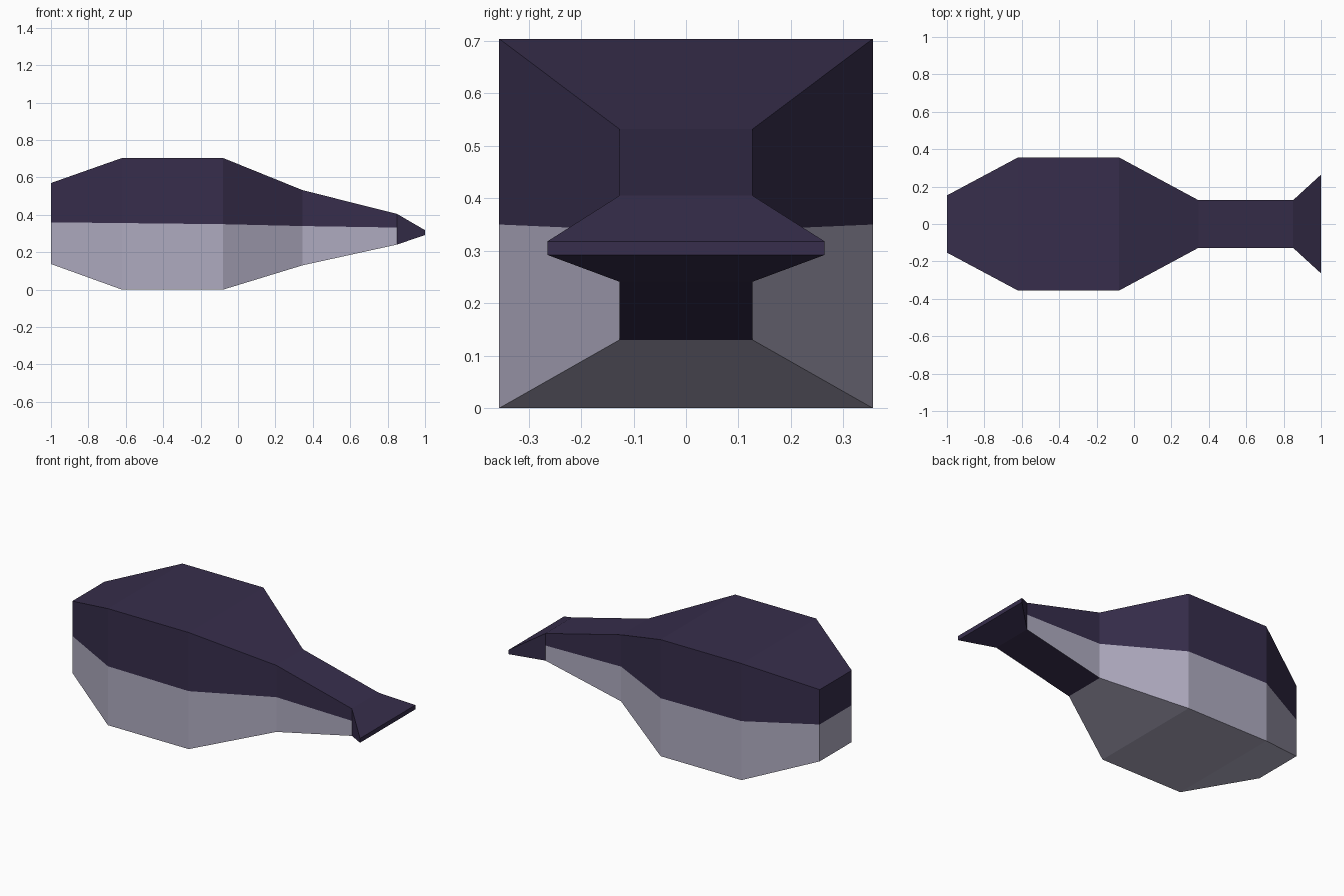
import bpy, bmesh

if "Cube" in bpy.data.objects:
    bpy.data.objects.remove(bpy.data.objects["Cube"])


def material(name, rgb):
    m = bpy.data.materials.new(name)
    m.diffuse_color = (*rgb, 1)
    m.use_nodes = True
    m.node_tree.nodes["Principled BSDF"].inputs["Base Color"].default_value = m.diffuse_color
    return m


dark = material("dark purple", (0.038, 0.027, 0.072))
pale = material("pale lilac", (0.43, 0.41, 0.53))

# Body stations from head to tail: x, half width, bottom z, colour line z, top z
stations = [
    (-1.00, 0.153, 0.137, 0.360, 0.570),
    (-0.62, 0.356, 0.000, 0.356, 0.704),
    (-0.08, 0.356, 0.000, 0.350, 0.704),
    (0.345, 0.127, 0.130, 0.340, 0.532),
    (0.85, 0.127, 0.241, 0.332, 0.405),
    (1.00, 0.264, 0.292, 0.305, 0.318),
]

bm = bmesh.new()
rings = []
for x, w, low, mid, top in stations:
    section = [(-w, low), (w, low), (w, mid), (w, top), (-w, top), (-w, mid)]
    rings.append([bm.verts.new((x, y, z)) for y, z in section])

# Skin between stations: bottom, lower sides and upper sides
for s, (a, b) in enumerate(zip(rings, rings[1:])):
    for i in range(6):
        j = (i + 1) % 6
        f = bm.faces.new((a[i], a[j], b[j], b[i]))
        lower_side = i in (1, 5) and s < 4   # tail fluke is all dark
        belly = i == 0 and s < 3             # tail underside is dark
        f.material_index = 1 if lower_side or belly else 0

# Blunt head (split at the colour line) and tail edge
h, t = rings[0], rings[-1]
bm.faces.new((h[0], h[1], h[2], h[5])).material_index = 1
bm.faces.new((h[5], h[2], h[3], h[4]))
bm.faces.new(t)

bmesh.ops.recalc_face_normals(bm, faces=bm.faces)
mesh = bpy.data.meshes.new("whale_body")
bm.to_mesh(mesh)
bm.free()
mesh.materials.append(dark)
mesh.materials.append(pale)
bpy.context.collection.objects.link(bpy.data.objects.new("whale_body", mesh))
